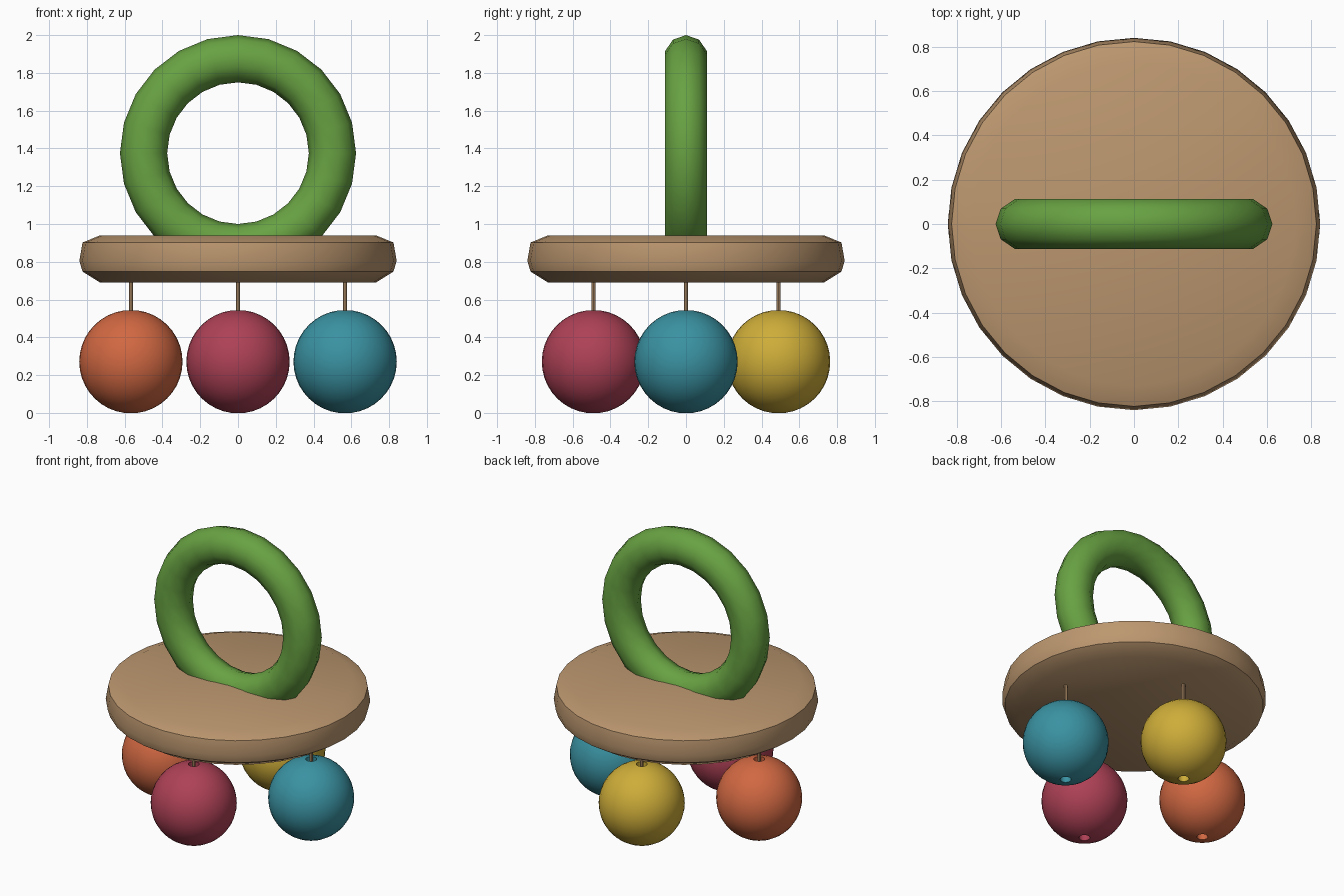
import bpy, bmesh, math

if "Cube" in bpy.data.objects:
    bpy.data.objects.remove(bpy.data.objects["Cube"])


def material(name, rgb):
    lin = [((c / 255 + 0.055) / 1.055) ** 2.4 for c in rgb]
    m = bpy.data.materials.new(name)
    m.diffuse_color = (*lin, 1)
    m.use_nodes = True
    m.node_tree.nodes["Principled BSDF"].inputs["Base Color"].default_value = m.diffuse_color
    return m


wood = material("wood", (188, 151, 111))
green = material("green", (104, 162, 66))
red = material("red", (174, 65, 86))
teal = material("teal", (58, 146, 162))
yellow = material("yellow", (206, 173, 57))
orange = material("orange", (209, 104, 66))


def finish(obj, name, mat, angle=35):
    obj.name = name
    obj.data.materials.append(mat)
    bpy.ops.object.select_all(action='DESELECT')
    obj.select_set(True)
    bpy.context.view_layer.objects.active = obj
    bpy.ops.object.shade_smooth_by_angle(angle=math.radians(angle))
    return obj


def lathe(name, profile, sides, loc, mat, closed=False):
    """Revolve (radius, z) points; cap the ends, or join them into a tube."""
    bm = bmesh.new()
    rings = []
    for r, z in profile:
        rings.append([bm.verts.new((r * math.cos(2 * math.pi * i / sides),
                                    r * math.sin(2 * math.pi * i / sides), z))
                      for i in range(sides)])
    pairs = list(zip(rings, rings[1:]))
    if closed:
        pairs.append((rings[-1], rings[0]))
    else:
        bm.faces.new(rings[0])
        bm.faces.new(rings[-1])
    for a, b in pairs:
        for i in range(sides):
            j = (i + 1) % sides
            bm.faces.new((a[i], a[j], b[j], b[i]))
    bmesh.ops.recalc_face_normals(bm, faces=bm.faces)
    mesh = bpy.data.meshes.new(name)
    bm.to_mesh(mesh)
    bm.free()
    obj = bpy.data.objects.new(name, mesh)
    bpy.context.collection.objects.link(obj)
    obj.location = loc
    return finish(obj, name, mat)


# Wooden disc with softened rim
lathe("disc", [(0.73, 0.69), (0.823, 0.748), (0.84, 0.805), (0.823, 0.902), (0.73, 0.94)],
      32, (0, 0, 0), wood)

# Upright grip ring, sunk slightly into the disc
bpy.ops.mesh.primitive_torus_add(major_segments=24, minor_segments=10,
                                 major_radius=0.5, minor_radius=0.125,
                                 location=(0, 0, 1.375), rotation=(math.pi / 2, 0, 0))
ring = bpy.context.object
ring.scale.z = 0.94
finish(ring, "grip_ring", green, 40)

# Hanging beads with a bored hole, each on a thin cord
R, HOLE = 0.2735, 0.035
start = math.asin(HOLE / R)
steps = 18
angles = [start + (math.pi - 2 * start) * k / steps for k in range(steps + 1)]
bead_profile = [(R * math.sin(a), -R * math.cos(a)) for a in angles]
centre_z = R * math.cos(start)
for label, mat, x, y in (("left", orange, -0.567, 0), ("front", red, 0, -0.49),
                         ("right", teal, 0.567, 0), ("back", yellow, 0, 0.49)):
    lathe(label + "_bead", bead_profile, 32, (x, y, centre_z), mat, closed=True)
    lathe(label + "_cord", [(0.011, 0.25), (0.011, 0.72)], 8, (x, y, 0), wood)
